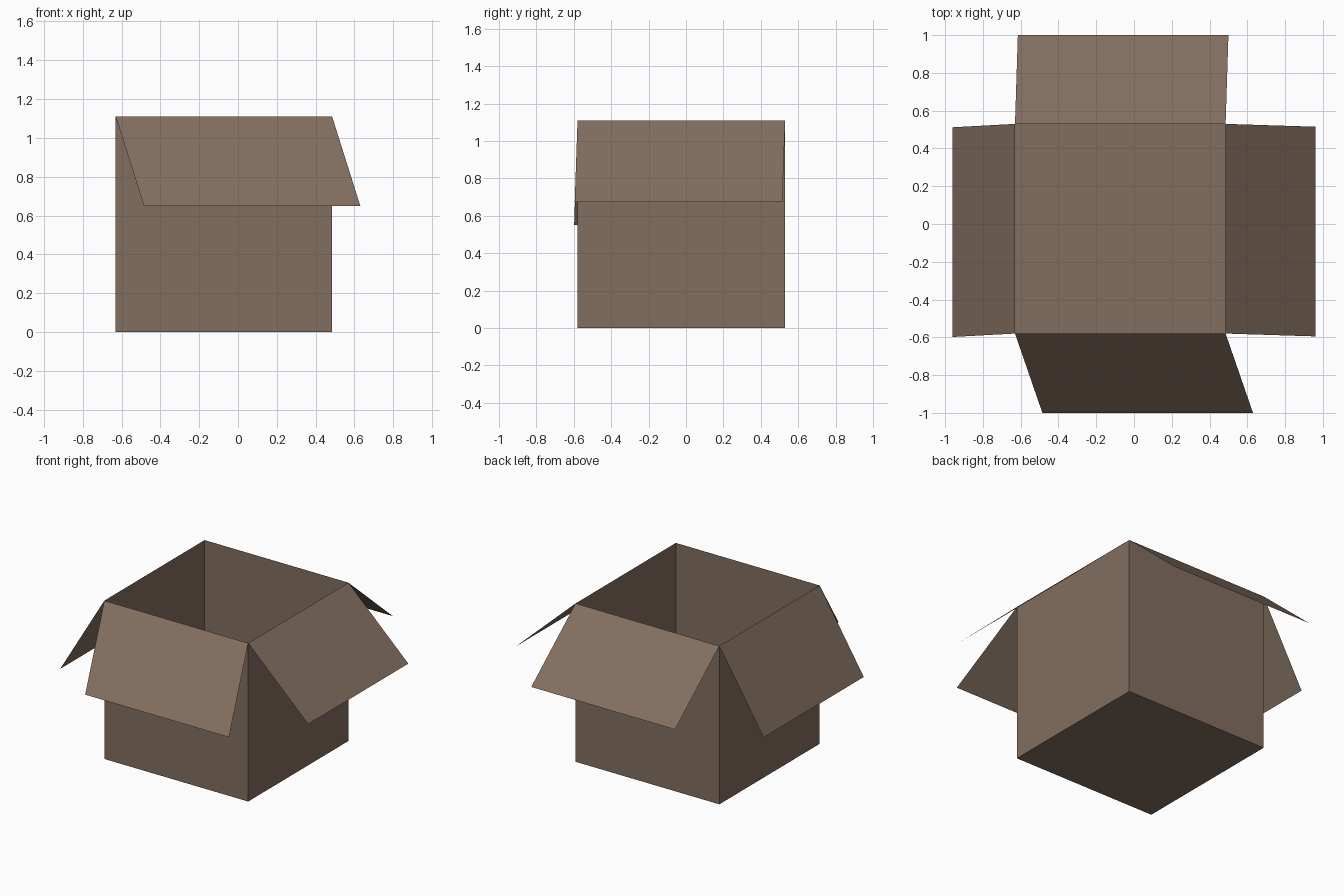
import bpy
import bmesh
from mathutils import Vector

cube = bpy.data.objects.get("Cube")
if cube:
    bpy.data.objects.remove(cube, do_unlink=True)

# Cardboard colour
card = bpy.data.materials.new("cardboard_brown")
card.use_nodes = True
colour = (0.225, 0.157, 0.115, 1)
card.diffuse_color = colour
bsdf = next(n for n in card.node_tree.nodes if n.type == 'BSDF_PRINCIPLED')
bsdf.inputs["Base Color"].default_value = colour
bsdf.inputs["Roughness"].default_value = 0.9

# Box extents
X0, X1 = -0.63, 0.485
Y0, Y1 = -0.58, 0.53
TOP = 1.11


def add_object(name, bm):
    mesh = bpy.data.meshes.new(name)
    bm.to_mesh(mesh)
    bm.free()
    mesh.materials.append(card)
    obj = bpy.data.objects.new(name, mesh)
    bpy.context.collection.objects.link(obj)
    return obj


def flap(name, start, end, fold):
    """Paper-thin flap hinged on a rim edge, its free edge moved by fold."""
    bm = bmesh.new()
    a, b = (Vector((*p, TOP)) for p in (start, end))
    fold = Vector(fold)
    bm.faces.new([bm.verts.new(p) for p in (a, a + fold, b + fold, b)])
    return add_object(name, bm)


# Open box: four walls and a floor
bm = bmesh.new()
bmesh.ops.create_cube(bm, size=1)
bmesh.ops.scale(bm, vec=(X1 - X0, Y1 - Y0, TOP), verts=bm.verts)
bmesh.ops.translate(bm, vec=((X0 + X1) / 2, (Y0 + Y1) / 2, TOP / 2), verts=bm.verts)
lid = [f for f in bm.faces if f.normal.z > 0.9]
bmesh.ops.delete(bm, geom=lid, context='FACES_ONLY')
add_object("box_body", bm)

# Four flaps folded outward, each a little skewed
flap("front_flap", (X0, Y0), (X1, Y0), (0.145, -0.42, -0.46))
flap("left_flap", (X1, Y0), (X1, Y1), (0.475, -0.015, -0.435))
flap("back_flap", (X1, Y1), (X0, Y1), (0.015, 0.47, -0.41))
flap("right_flap", (X0, Y1), (X0, Y0), (-0.33, -0.018, -0.56))
